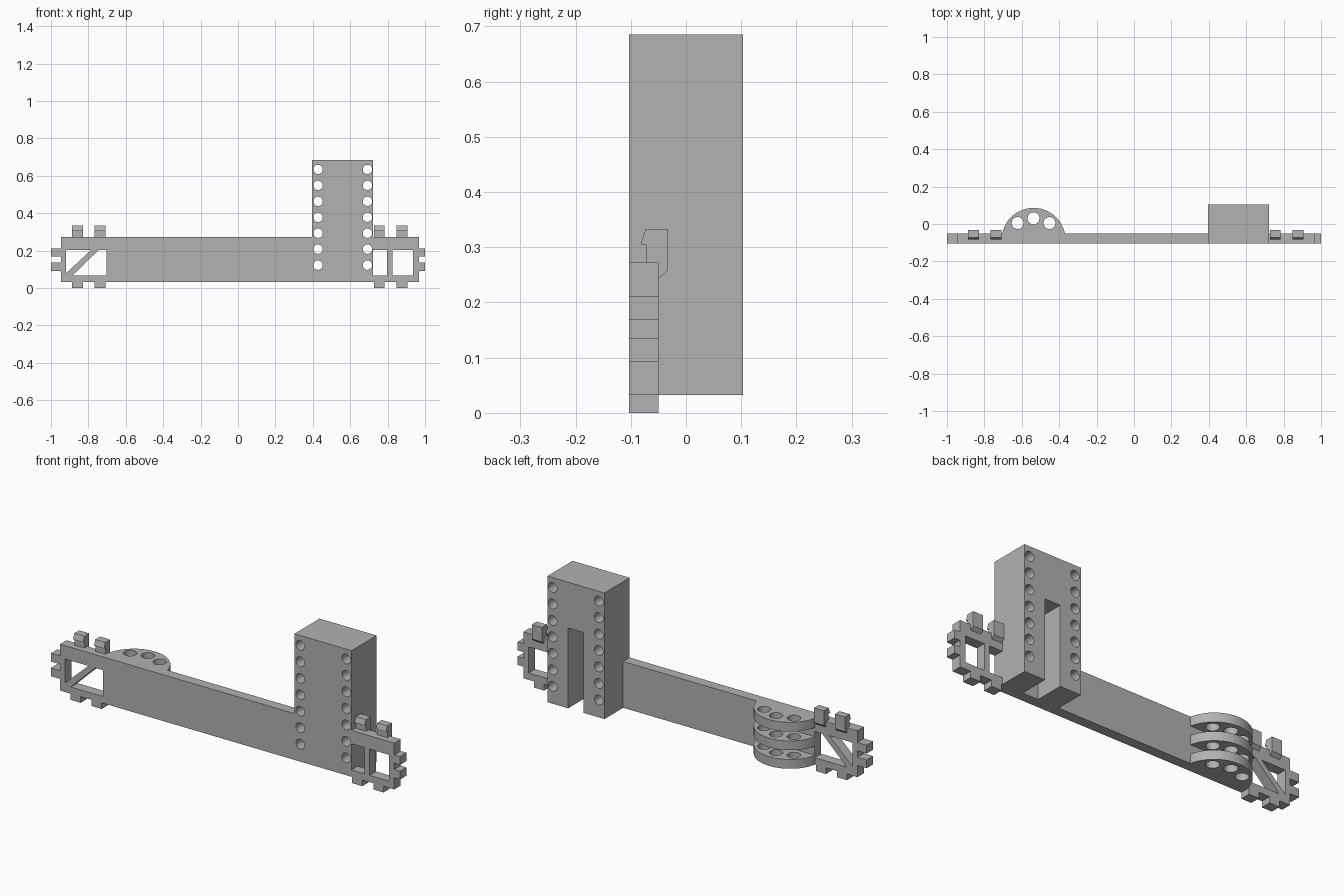
import bpy, bmesh
from math import sin, cos, pi, radians

if "Cube" in bpy.data.objects:
    bpy.data.objects.remove(bpy.data.objects["Cube"])

grey = bpy.data.materials.new("plain grey")
grey.use_nodes = True
grey.diffuse_color = (0.445, 0.445, 0.445, 1)
grey.node_tree.nodes["Principled BSDF"].inputs["Base Color"].default_value = grey.diffuse_color

FRONT, BACK = -0.103, -0.05       # thickness of the long plate
LOW, HIGH = 0.032, 0.272          # height of the long plate
PLACE = {"x": lambda a, b, d: (d, a, b),
         "y": lambda a, b, d: (a, d, b),
         "z": lambda a, b, d: (a, b, d)}


def rect(a0, a1, b0, b1):
    return [(a0, b0), (a1, b0), (a1, b1), (a0, b1)]


def circle(a, b, r, n=32):
    return [(a + r * cos(2 * pi * i / n), b + r * sin(2 * pi * i / n)) for i in range(n)]


def prisms(name, profiles, axis, lo, hi):
    """One object made of profiles extruded along an axis."""
    bm = bmesh.new()
    for pts in profiles:
        rings = [[bm.verts.new(PLACE[axis](a, b, d)) for a, b in pts] for d in (lo, hi)]
        bm.faces.new(rings[0])
        bm.faces.new(rings[1])
        for i in range(len(pts)):
            j = (i + 1) % len(pts)
            bm.faces.new((rings[0][i], rings[0][j], rings[1][j], rings[1][i]))
    bmesh.ops.recalc_face_normals(bm, faces=bm.faces)
    mesh = bpy.data.meshes.new(name)
    bm.to_mesh(mesh)
    bm.free()
    mesh.materials.append(grey)
    obj = bpy.data.objects.new(name, mesh)
    bpy.context.collection.objects.link(obj)
    return obj


def cut(obj, profiles, axis, lo, hi):
    """Cut extruded profiles out of an object."""
    cutter = prisms("cutter", profiles, axis, lo, hi)
    cutter.hide_render = True
    mod = obj.modifiers.new("cut", "BOOLEAN")
    mod.operation, mod.solver, mod.object = "DIFFERENCE", "EXACT", cutter
    graph = bpy.context.evaluated_depsgraph_get()
    mesh = bpy.data.meshes.new_from_object(obj.evaluated_get(graph))
    obj.modifiers.clear()
    obj.data = mesh
    bpy.data.objects.remove(cutter)


def smooth(obj):
    bpy.ops.object.select_all(action="DESELECT")
    obj.select_set(True)
    bpy.context.view_layer.objects.active = obj
    bpy.ops.object.shade_smooth_by_angle(angle=radians(30))


# Long plate with a window split by a diagonal brace
beam = prisms("long_plate", [rect(-0.947, 0.395, LOW, HIGH)], "y", FRONT, BACK)
cut(beam, [[(-0.92, 0.078), (-0.785, 0.203), (-0.92, 0.203)],
           [(-0.885, 0.067), (-0.702, 0.067), (-0.702, 0.203), (-0.745, 0.203)]], "y", -0.2, 0.1)

# Frame beyond the tower with two windows
frame = prisms("end_frame", [rect(0.72, 0.967, LOW, HIGH)], "y", FRONT, BACK)
cut(frame, [rect(0.70, 0.797, 0.067, 0.203), rect(0.826, 0.936, 0.067, 0.203)], "y", -0.2, 0.1)

# Tower with a slot open at the back and bottom, and two columns of holes
tower = prisms("tower", [rect(0.395, 0.722, LOW, 0.685)], "y", FRONT, 0.103)
cut(tower, [rect(0.515, 0.603, 0, 0.448)], "y", BACK, 0.2)
cut(tower, [circle(x, 0.122 + 0.0853 * i, 0.025) for x in (0.428, 0.692) for i in range(7)],
    "y", -0.2, 0.2)
smooth(tower)

# Three rounded shelves with holes on the back of the plate
MID, RADIUS, CENTRE = -0.537, 0.171, -0.085
start = math_start = 0.206
arc = [(MID + RADIUS * cos(start + (pi - 2 * start) * i / 48),
        CENTRE + RADIUS * sin(start + (pi - 2 * start) * i / 48)) for i in range(49)]
for i, level in enumerate(("lower", "middle", "upper")):
    z = LOW + 0.096 * i
    shelf = prisms(level + "_shelf", [arc], "z", z, z + 0.048)
    cut(shelf, [circle(MID - 0.085, 0.005, 0.032), circle(MID, 0.03, 0.032),
                circle(MID + 0.085, 0.005, 0.032)], "z", z - 0.1, z + 0.1)
    smooth(shelf)

# Hooked clips on top and plain tabs underneath
clip = [(-0.072, HIGH), (-0.072, 0.305), (-0.082, 0.305), (-0.073, 0.333),
        (-0.033, 0.333), (-0.033, 0.258), (BACK, 0.243), (BACK, HIGH)]
for i, x in enumerate((-0.887, -0.767, 0.726, 0.848)):
    prisms(f"top_clip_{i + 1}", [clip], "x", x, x + 0.058)
    prisms(f"bottom_tab_{i + 1}", [rect(x, x + 0.058, 0, LOW)], "y", FRONT, BACK)

# Paired tabs at both ends
for side, x0, x1 in (("right", -1.0, -0.947), ("left", 0.967, 1.0)):
    prisms(side + "_end_tabs", [rect(x0, x1, 0.092, 0.135), rect(x0, x1, 0.168, 0.211)],
           "y", FRONT, BACK)
